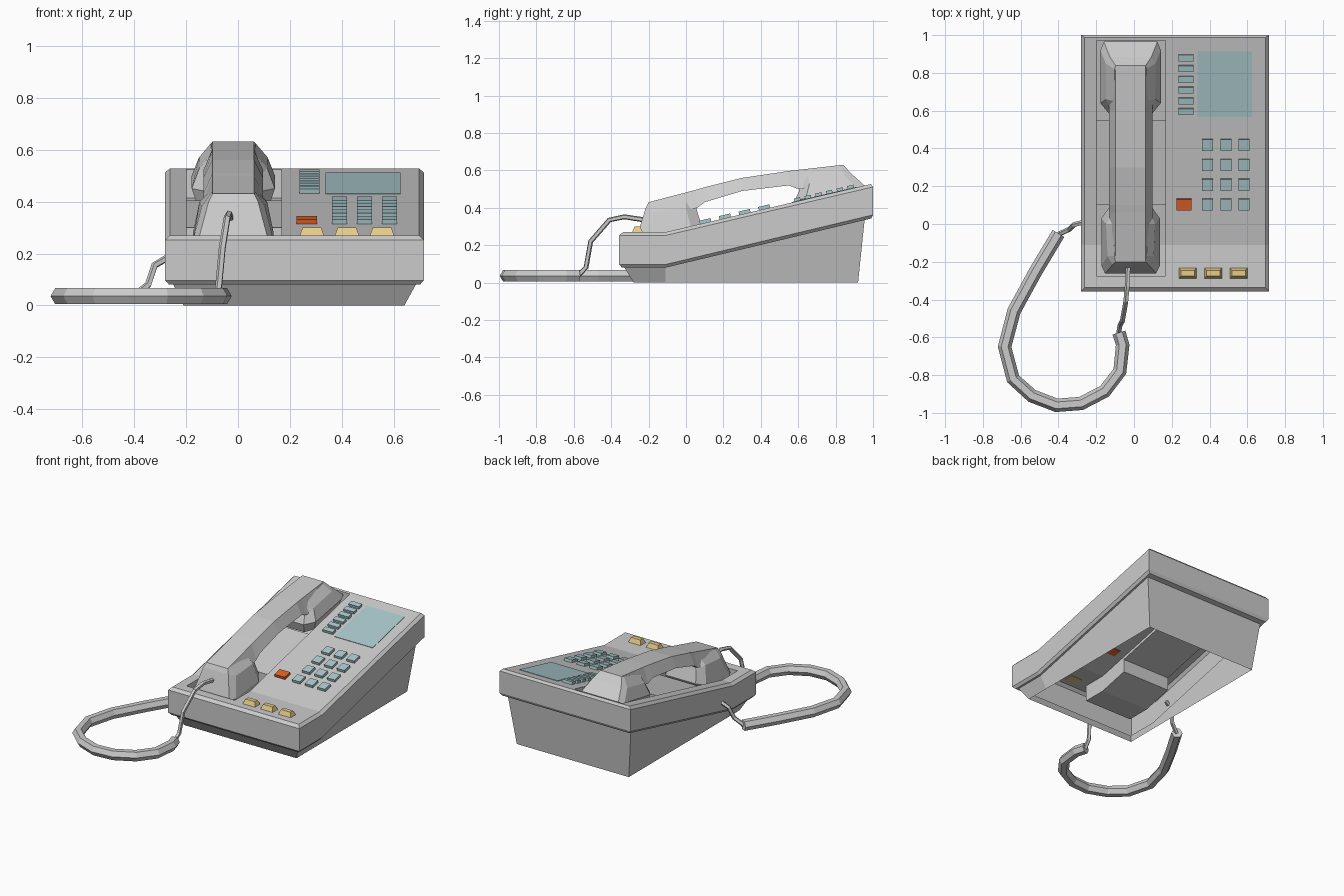
import bpy, bmesh, math
from mathutils import Vector, Matrix

if "Cube" in bpy.data.objects:
    bpy.data.objects.remove(bpy.data.objects["Cube"])

SLOPE = 0.234
KINK = -0.11
CX = -0.018          # handset centre line


def surf(y, base=0.27, s=SLOPE):
    return base + s * max(0.0, y - KINK)


def material(name, col):
    m = bpy.data.materials.new(name)
    m.diffuse_color = (*col, 1)
    m.use_nodes = True
    m.node_tree.nodes["Principled BSDF"].inputs["Base Color"].default_value = m.diffuse_color
    return m


def finish(bm, name, mat=None, weld=True):
    if weld:
        bmesh.ops.remove_doubles(bm, verts=bm.verts[:], dist=0.0005)
    bmesh.ops.recalc_face_normals(bm, faces=bm.faces[:])
    me = bpy.data.meshes.new(name)
    bm.to_mesh(me)
    bm.free()
    ob = bpy.data.objects.new(name, me)
    bpy.context.collection.objects.link(ob)
    if mat:
        me.materials.append(mat)
    return ob


def loft(bm, rings, cap_start=True, cap_end=True):
    loops = [[bm.verts.new(p) for p in r] for r in rings]
    for a, b in zip(loops, loops[1:]):
        n = len(a)
        for i in range(n):
            j = (i + 1) % n
            bm.faces.new((a[i], a[j], b[j], b[i]))
    if cap_start:
        bm.faces.new(loops[0][::-1])
    if cap_end:
        bm.faces.new(loops[-1])


# Body: side walls as stacked rings, open underneath
def ring(x0, x1, y0, y1, zf):
    pts = [(x0, y0), (x1, y0), (x1, KINK), (x1, y1), (x0, y1), (x0, KINK)]
    return [(x, y, zf(y)) for x, y in pts]


def low(base):
    return lambda y: surf(y, base, 0.239)


X0, X1, Y0, Y1 = -0.28, 0.715, -0.357, 1.0
bm = bmesh.new()
loft(bm, [
    ring(-0.21, 0.64, -0.28, 0.92, lambda y: 0.0),
    ring(-0.25, 0.685, -0.33, 0.955, low(0.082)),
    ring(X0 + .015, X1 - .015, Y0 + .015, Y1 - .01, low(0.08)),
    ring(X0, X1, Y0, Y1, low(0.097)),
    ring(X0, X1, Y0, Y1, lambda y: surf(y, 0.252)),
    ring(X0 + .018, X1 - .018, Y0 + .02, Y1 - .012, surf)], False, False)

# Top panel: grid of cells with a handset trough and two deeper wells
xs = [X0 + .018, -0.198, 0.168, X1 - .018]
ys = [Y0 + .02, -0.275, KINK, 0.1, 0.55, 0.972, Y1 - .012]
trough = [0, 0.11, 0.11, 0.02, 0.11, 0]


def depth(i, j):
    return trough[j] if i == 1 and 0 <= j < len(trough) else 0


def quad(*pts):
    bm.faces.new([bm.verts.new(p) for p in pts])


for i in range(3):
    for j in range(6):
        d = depth(i, j)
        a, b, c, e = xs[i], xs[i + 1], ys[j], ys[j + 1]
        zc, ze = surf(c), surf(e)
        quad((a, c, zc - d), (b, c, zc - d), (b, e, ze - d), (a, e, ze - d))
        if i < 2 and depth(i + 1, j) != d:
            k = depth(i + 1, j)
            quad((b, c, zc - d), (b, e, ze - d), (b, e, ze - k), (b, c, zc - k))
        if j < 5 and depth(i, j + 1) != d:
            k = depth(i, j + 1)
            quad((a, e, ze - d), (b, e, ze - d), (b, e, ze - k), (a, e, ze - k))
finish(bm, "phone_body")


# Handset: grip plus flared mouthpiece and earpiece
def mirrored(half):
    return [(CX + x, y, z) for x, y, z in half] + \
           [(CX - x, y, z) for x, y, z in reversed(half)]


grip = [(-.20, .43, .34), (.06, .498, .40), (.10, .51, .43), (.30, .56, .49),
        (.55, .597, .52), (.60, .603, .50), (.84, .63, .53)]
mouth = [
    [(.08, -.20, .43), (.085, -.17, .435), (.09, 0, .44), (.085, .05, .42)],
    [(.095, -.215, .40), (.122, -.17, .38), (.13, 0, .40), (.10, .06, .38)],
    [(.135, -.262, .25), (.155, -.22, .25), (.155, .03, .28), (.115, .085, .30)],
    [(.12, -.24, .20), (.14, -.20, .20), (.14, .02, .22), (.10, .06, .24)]]
ear = [
    [(.085, .60, .54), (.085, .65, .58), (.085, .82, .625), (.08, .84, .63)],
    [(.10, .605, .49), (.13, .66, .53), (.132, .85, .57), (.11, .885, .582)],
    [(.11, .58, .44), (.16, .64, .45), (.16, .92, .50), (.142, .965, .51)],
    [(.10, .60, .38), (.14, .65, .39), (.14, .90, .44), (.12, .94, .45)]]
bm = bmesh.new()
loft(bm, [mirrored([(.08, y, zt), (.115, y, zb)]) for y, zt, zb in grip])
for part in (mouth, ear):
    loft(bm, [mirrored(h) for h in part])
finish(bm, "handset", weld=False)


# Buttons and display: tapered blocks lying on the panel
def key(name, x, y, w, d, h, mat, tx=1.0, ty=1.0):
    tilt = math.atan(SLOPE) if y > KINK else 0
    m = Matrix.Translation((x, y, surf(y))) @ Matrix.Rotation(tilt, 4, 'X')
    bm = bmesh.new()
    corners = [(-.5, -.5), (.5, -.5), (.5, .5), (-.5, .5)]
    loft(bm, [[m @ Vector((a * w * sx, b * d * sy, z)) for a, b in corners]
              for sx, sy, z in ((1, 1, -.004), (tx, ty, h))])
    finish(bm, name, mat)


teal = material("teal", (0.40, 0.58, 0.60))
red = material("red", (0.75, 0.12, 0.02))
amber = material("amber", (0.80, 0.60, 0.25))

key("display", 0.481, 0.74, 0.29, 0.355, 0.003, teal)
for c in range(3):
    for r in range(4):
        key(f"dial_key_{r}_{c}", .39 + .096 * c, .105 + .105 * r,
            .058, .062, .018, teal)
    key(f"line_button_{c}", .284 + .135 * c, -.26, .096, .06, .03, amber, .74, .5)
for r in range(6):
    key(f"memory_key_{r}", .275, .597 + .057 * r, .078, .034, .018, teal)
key("red_key", .265, .105, .078, .06, .018, red)


# Cord: hexagonal thick loop with a thin lead at each end
def tube(name, path, rad, sides):
    pts = [Vector(p) for p in path]
    rings = []
    side = None
    for i, p in enumerate(pts):
        t = (pts[min(i + 1, len(pts) - 1)] - pts[max(i - 1, 0)]).normalized()
        if side is None:
            side = t.cross(Vector((0, 0, 1))).normalized()
        side = (side - t * side.dot(t)).normalized()
        up = side.cross(t)
        rings.append([p + rad * (math.cos(a) * side + math.sin(a) * up)
                      for a in (math.tau * k / sides for k in range(sides))])
    bm = bmesh.new()
    loft(bm, rings)
    finish(bm, name)


Z = 0.036
loop = [(-.40, -.05), (-.52, -.25), (-.635, -.46), (-.685, -.65), (-.64, -.82),
        (-.54, -.91), (-.41, -.96), (-.28, -.95), (-.155, -.885), (-.075, -.78),
        (-.06, -.64), (-.08, -.575)]
tube("cord_coil", [(x, y, Z) for x, y in loop], 0.036, 6)
tube("cord_lead_handset", [(-.03, -.22, .335), (-.035, -.33, .352),
     (-.042, -.41, .335), (-.06, -.51, .22), (-.073, -.535, .08),
     (-.08, -.58, .035)], 0.014, 5)
tube("cord_lead_body", [(-.26, .01, .19), (-.32, -.005, .155),
     (-.345, -.03, .08), (-.40, -.055, .036)], 0.014, 5)
